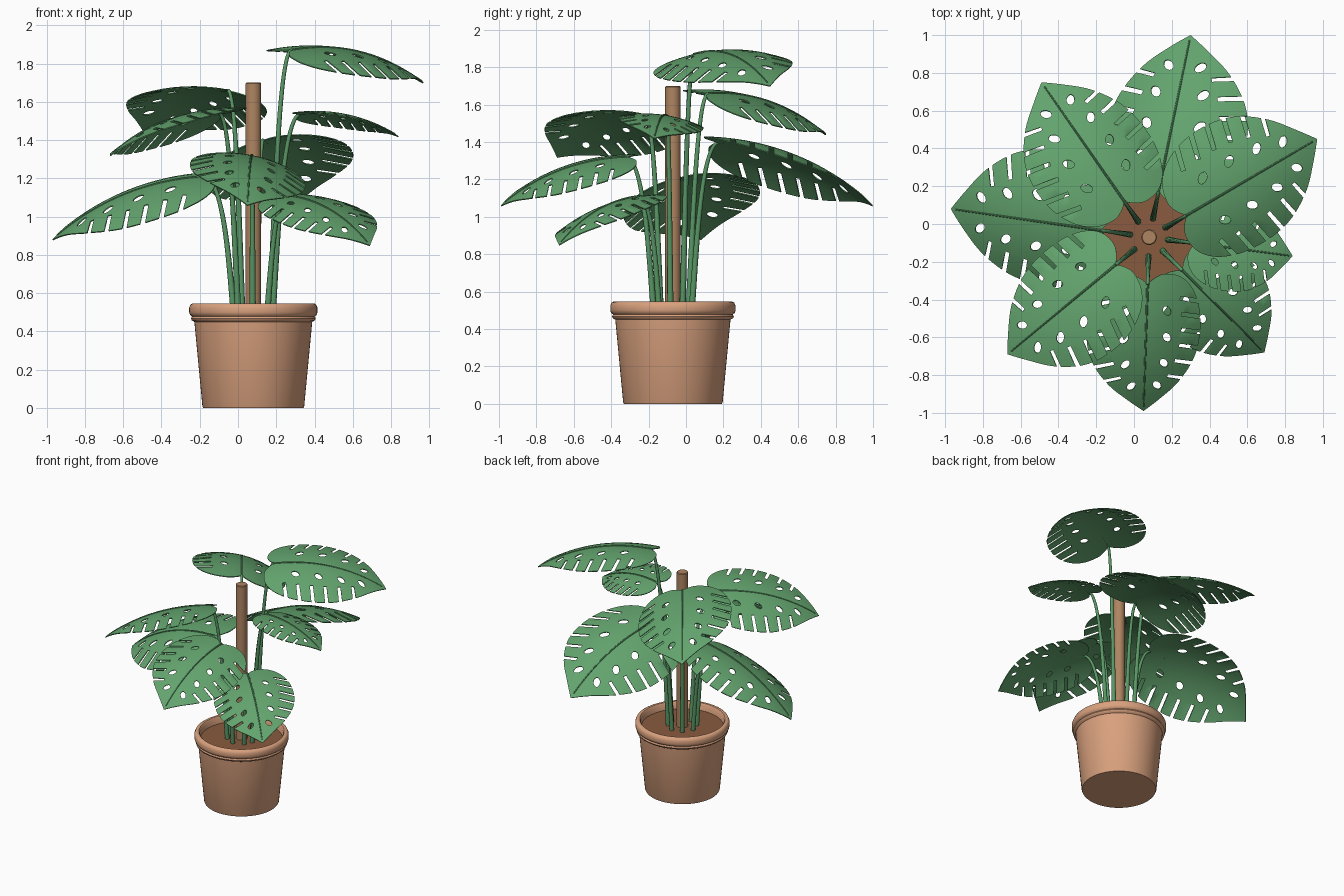
import bpy, bmesh, math
from mathutils import Vector
from mathutils.geometry import delaunay_2d_cdt, interpolate_bezier

if "Cube" in bpy.data.objects:
    bpy.data.objects.remove(bpy.data.objects["Cube"])

CX, CY = 0.08, -0.07


def material(name, rgb):
    m = bpy.data.materials.new(name)
    m.diffuse_color = (*rgb, 1)
    m.use_nodes = True
    m.node_tree.nodes["Principled BSDF"].inputs["Base Color"].default_value = m.diffuse_color
    return m


LEAF = material("leaf_green", (0.125, 0.37, 0.155))
STEM = material("stem_green", (0.1, 0.31, 0.13))
CLAY = material("terracotta", (0.70, 0.36, 0.21))
SOIL = material("soil_brown", (0.25, 0.105, 0.05))
WOOD = material("stake_wood", (0.43, 0.235, 0.12))


def finish(name, bm, mat, angle=40):
    bmesh.ops.recalc_face_normals(bm, faces=bm.faces)
    me = bpy.data.meshes.new(name)
    bm.to_mesh(me)
    bm.free()
    ob = bpy.data.objects.new(name, me)
    bpy.context.collection.objects.link(ob)
    me.materials.append(mat)
    bpy.ops.object.select_all(action='DESELECT')
    ob.select_set(True)
    bpy.context.view_layer.objects.active = ob
    bpy.ops.object.shade_smooth_by_angle(angle=math.radians(angle))
    return ob


def lathe(name, profile, mat, n=64):
    bm = bmesh.new()
    vs = [bm.verts.new((CX + r, CY, z)) for r, z in profile]
    es = [bm.edges.new(p) for p in zip(vs, vs[1:])]
    bmesh.ops.spin(bm, geom=vs + es, cent=(CX, CY, 0), axis=(0, 0, 1),
                   angle=math.tau, steps=n, use_duplicate=False)
    bmesh.ops.remove_doubles(bm, verts=bm.verts, dist=1e-5)
    return finish(name, bm, mat)


def tube(name, pts, r0, r1, mat, n=10):
    bm = bmesh.new()
    rings = []
    for i, p in enumerate(pts):
        d = (pts[min(i + 1, len(pts) - 1)] - pts[max(i - 1, 0)]).normalized()
        side = d.cross(Vector((0, 0, 1))).normalized()
        up = side.cross(d)
        r = r0 + (r1 - r0) * i / (len(pts) - 1)
        rings.append([bm.verts.new(p + r * (math.cos(a) * side + math.sin(a) * up))
                      for a in (math.tau * k / n for k in range(n))])
    for a, b in zip(rings, rings[1:]):
        for k in range(n):
            bm.faces.new((a[k], a[(k + 1) % n], b[(k + 1) % n], b[k]))
    bm.faces.new(rings[0])
    bm.faces.new(rings[-1])
    return finish(name, bm, mat)


# ---- flat leaf pattern: heart outline, edge slits and holes, unit length
CTRL = [(0.0, 0.0), (-0.04, 0.05), (-0.065, 0.13), (-0.035, 0.25), (0.06, 0.35), (0.22, 0.415),
        (0.42, 0.425), (0.6, 0.38), (0.77, 0.265), (0.9, 0.12), (1.0, 0.0)]


def smooth_line(c, steps=5):
    out = []
    for i in range(len(c) - 1):
        p = [Vector(c[max(0, min(len(c) - 1, i + k))]) for k in (-1, 0, 1, 2)]
        for s in range(steps):
            t = s / steps
            out.append(0.5 * (2 * p[1] + (p[2] - p[0]) * t
                              + (2 * p[0] - 5 * p[1] + 4 * p[2] - p[3]) * t * t
                              + (3 * p[1] - p[0] - 3 * p[2] + p[3]) * t ** 3))
    return out + [Vector(c[-1])]


half = smooth_line(CTRL)
outline = half + [Vector((p.x, -p.y)) for p in reversed(half[1:-1])]


def half_width(u):
    return max((a.y + (b.y - a.y) * (u - a.x) / (b.x - a.x)
                for a, b in zip(half, half[1:]) if a.x <= u < b.x), default=0)


cuts = []
for s in (1, -1):
    for i in range(6):                      # slits from the margin
        u = 0.12 + 0.118 * i
        w = half_width(u + 0.05)
        d = Vector((0.3, 1)).normalized()
        q = Vector((d.y, -d.x)) * 0.016
        a, b = Vector((u, w * 0.64)), Vector((u, w * 0.64)) + d * 0.3
        cuts.append([Vector((p.x, s * p.y)) for p in (a - q * 0.8, a + q * 0.8, b + q, b - q)])
    for u in (0.2, 0.4, 0.6, 0.78):         # oval holes beside the midrib
        w = half_width(u) * 0.38
        cuts.append([Vector((u + 0.035 * math.cos(t), s * (w + 0.03 * math.sin(t) + 0.012 * math.cos(t))))
                     for t in (math.tau * k / 12 for k in range(12))])


def inside(p, poly):
    hit = False
    for a, b in zip(poly, poly[1:] + poly[:1]):
        if (a.y > p.y) != (b.y > p.y) and p.x < a.x + (b.x - a.x) * (p.y - a.y) / (b.y - a.y):
            hit = not hit
    return hit


pts, edges = [], []
for loop in [outline] + cuts:
    n0 = len(pts)
    pts += loop
    edges += [(n0 + k, n0 + (k + 1) % len(loop)) for k in range(len(loop))]
pts += [Vector((-0.12 + 0.05 * i, -0.4 + 0.05 * j)) for i in range(23) for j in range(17)]
flat, _, tris, *_ = delaunay_2d_cdt(pts, edges, [], 0, 1e-5)
kept = []
for t in tris:
    c = sum((flat[k] for k in t), Vector((0, 0))) / 3
    if inside(c, outline) and not any(inside(c, h) for h in cuts):
        kept.append(t)


# ---- leaf blade, midrib and stalk
def leaf(name, tip, attach_z, attach_r, roll, bulge=0.085):
    tip = Vector(tip)
    out = Vector((tip.x - CX, tip.y - CY, 0)).normalized()
    base = Vector((CX, CY, attach_z)) + out * attach_r
    X = tip - base
    L = X.length
    X.normalize()
    Y0 = Vector((-out.y, out.x, 0))
    Z0 = X.cross(Y0)
    r = math.radians(roll)                  # positive lifts the left side
    Y = math.cos(r) * Y0 + math.sin(r) * Z0
    Z = math.cos(r) * Z0 - math.sin(r) * Y0

    def place(u, v):
        arch = bulge * L * 4 * u * (1 - u)
        return base + X * (L * u) + Y * (L * v) + Z0 * arch - Z * (0.72 * (L * v) ** 2)

    bm = bmesh.new()
    vs = {k: bm.verts.new(place(*flat[k])) for k in sorted({k for t in kept for k in t})}
    for t in kept:
        bm.faces.new([vs[k] for k in t])
    bmesh.ops.recalc_face_normals(bm, faces=bm.faces)
    bmesh.ops.solidify(bm, geom=bm.faces[:], thickness=0.006)
    finish(name + "_leaf", bm, LEAF)

    tube(name + "_midrib", [place(0.96 * i / 16, 0) for i in range(17)], 0.007, 0.004, STEM, 8)

    def at(rad, z):
        return Vector((CX, CY, z)) + out * rad
    h = attach_z - 0.46
    path = interpolate_bezier(at(0.1, 0.46), at(0.13, 0.46 + 0.42 * h),
                              at(0.155, attach_z - 0.02), base, 24)
    tube(name + "_stalk", path, 0.017, 0.009, STEM)


leaf("north", (0.30, 1.00, 1.06), 1.40, 0.25, -17)
leaf("northeast", (0.97, 0.45, 1.70), 1.87, 0.23, 10, 0.095)
leaf("east", (0.84, -0.17, 1.42), 1.54, 0.25, -9)
leaf("southeast", (0.69, -0.68, 0.85), 1.11, 0.25, 8)
leaf("south", (0.05, -0.99, 1.06), 1.32, 0.25, -12)
leaf("southwest", (-0.67, -0.69, 1.32), 1.54, 0.23, 17)
leaf("west", (-0.97, 0.08, 0.88), 1.21, 0.26, -15)
leaf("northwest", (-0.49, 0.75, 1.44), 1.66, 0.23, 14)

# ---- pot, soil and support stake
lathe("pot", [(0, 0), (0.262, 0), (0.266, 0.008), (0.308, 0.45), (0.322, 0.458), (0.326, 0.468),
              (0.32, 0.478), (0.331, 0.486), (0.335, 0.5), (0.335, 0.525), (0.328, 0.541),
              (0.317, 0.547), (0.303, 0.545), (0.295, 0.535), (0.29, 0.46), (0, 0.46)], CLAY)
lathe("soil", [(0, 0.495), (0.293, 0.49), (0.29, 0.465), (0, 0.465)], SOIL, 48)
lathe("stake", [(0, 0.47), (0.041, 0.47), (0.041, 1.695), (0.036, 1.70), (0, 1.70)], WOOD, 24)
